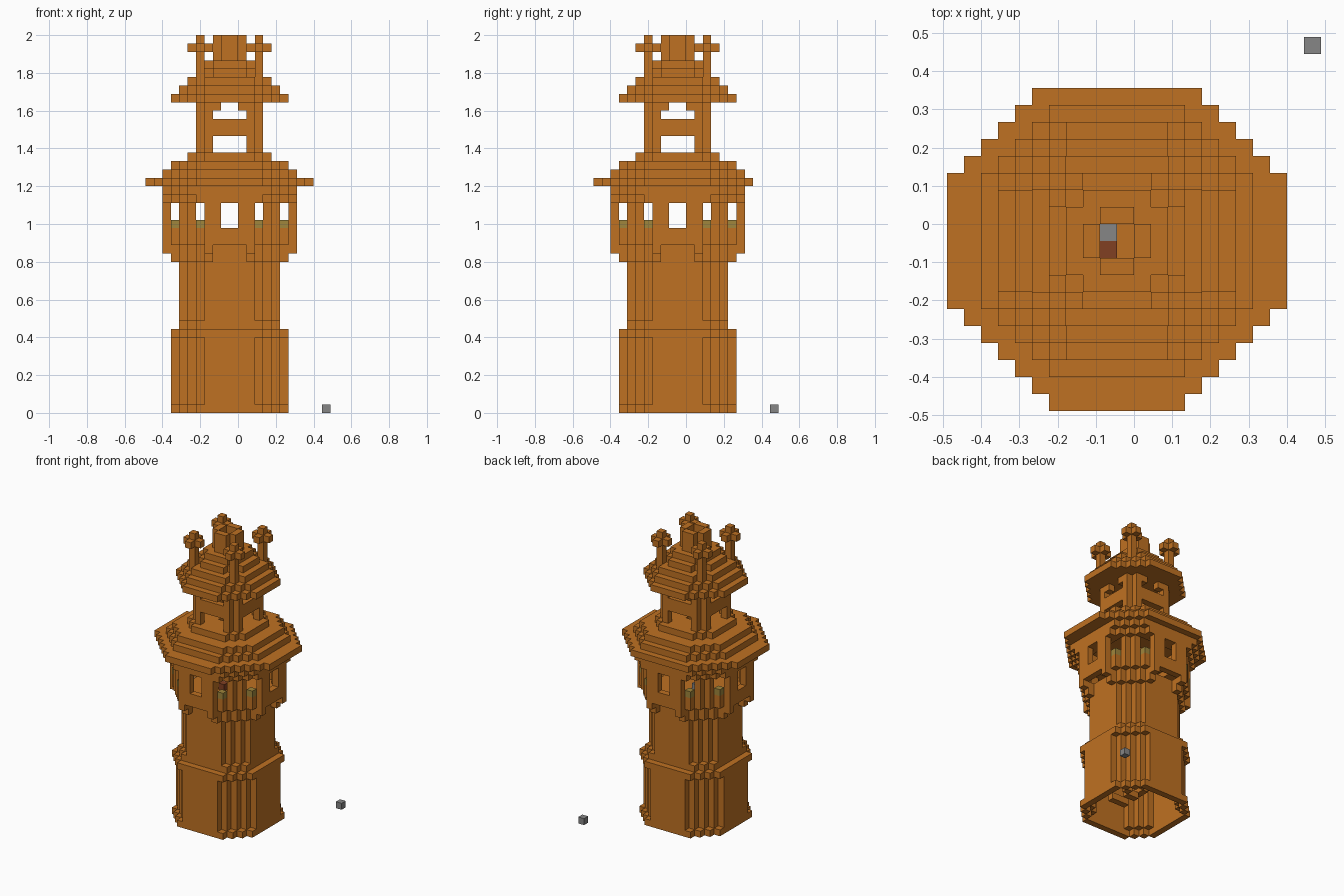
import bpy, bmesh, math
from mathutils import Vector

if "Cube" in bpy.data.objects:
    bpy.data.objects.remove(bpy.data.objects["Cube"])

V = 2 / 45            # edge of one block
CENTRE = -V           # tower axis in x and y


def material(name, rgb):
    m = bpy.data.materials.new(name)
    m.use_nodes = True
    m.diffuse_color = (*rgb, 1)
    m.node_tree.nodes["Principled BSDF"].inputs["Base Color"].default_value = (*rgb, 1)
    return m


ORANGE = material("orange brick", (0.52, 0.165, 0.016))
GREY = material("grey stone", (0.24, 0.24, 0.24))
OLIVE = material("olive lamp", (0.35, 0.24, 0.045))
RED = material("rust red", (0.22, 0.05, 0.016))


def disc(r, s):
    """Cells of a chamfered square: half width r, diagonal limit s."""
    span = [i + 0.5 for i in range(-r, r)]
    return {(x, y) for x in span for y in span if abs(x) + abs(y) <= s}


def ring(r, s, thick=1):
    return disc(r, s) - disc(r - thick, s - thick)


def layers(cells, first, last=None):
    last = first if last is None else last
    return {(x, y, k) for x, y in cells for k in range(first, last + 1)}


def corners(x, y):
    return {(sx * x, sy * y) for sx in (-1, 1) for sy in (-1, 1)}


def build(name, blocks, mat):
    """Skin a set of blocks, leaving out faces between neighbours."""
    bm = bmesh.new()
    for b in blocks:
        c = Vector((b[0], b[1], b[2] + 0.5))
        for axis in range(3):
            for sign in (-1, 1):
                n = Vector((0, 0, 0))
                n[axis] = sign
                if (b[0] + n.x, b[1] + n.y, b[2] + n.z) in blocks:
                    continue
                u, w = Vector((0, 0, 0)), Vector((0, 0, 0))
                u[(axis + 1) % 3] = 0.5
                w[(axis + 2) % 3] = 0.5 * sign
                m = c + n / 2
                quad = [m - u - w, m + u - w, m + u + w, m - u + w]
                bm.faces.new([bm.verts.new(p * V + Vector((CENTRE, CENTRE, 0))) for p in quad])
    bmesh.ops.remove_doubles(bm, verts=bm.verts, dist=V / 100)
    mesh = bpy.data.meshes.new(name)
    bm.to_mesh(mesh)
    bm.free()
    mesh.materials.append(mat)
    ob = bpy.data.objects.new(name, mesh)
    bpy.context.collection.objects.link(ob)


# Base with a rim at the foot and the top
base = layers(ring(7, 9), 1, 8) | layers(ring(7, 10), 0)
base |= layers(disc(7, 10) - disc(5, 7), 9)
build("base", base, ORANGE)

# Shaft
build("shaft", layers(ring(6, 9, 2), 10) | layers(ring(6, 8), 11, 19), ORANGE)

# Corbels, notched in the middle of each flat side
notch = {c for c in disc(8, 10) if min(map(abs, c)) < 2 and max(map(abs, c)) > 6}
corbels = layers(disc(7, 9) - disc(5, 7) - notch, 18)
corbels |= layers((disc(7, 9) | corners(7.5, 2.5) | corners(2.5, 7.5)) - notch, 19)
build("corbels", corbels, ORANGE)

# Lookout room with windows on the flats and the diagonals
slots = corners(6.5, 3.5) | corners(3.5, 6.5)
openings = slots | corners(7.5, 0.5) | corners(0.5, 7.5)
room = layers(ring(8, 10), 20, 24) - layers(openings, 22, 24)
room |= layers(disc(8, 10) - disc(7, 9), 20)
room |= layers(ring(8, 11, 2), 25) | layers(ring(8, 12, 3), 26)
build("lookout_room", room, ORANGE)
build("window_lamps", layers(slots, 22), OLIVE)

# Main roof, its eave one row short at the back
shaft_hole = disc(1, 1)
eave = {c for c in disc(10, 13) if c[1] < 9}
roof = layers(eave - shaft_hole, 27)
for k, (r, s) in enumerate([(8, 11), (7, 10), (5, 7)]):
    roof |= layers(disc(r, s) - shaft_hole, 28 + k)
build("main_roof", roof, ORANGE)

# Belfry with wide openings and arched tops
wide = {c for c in ring(4, 6) if min(map(abs, c)) < 2}
narrow = {c for c in wide if min(map(abs, c)) < 1}
belfry = layers(ring(4, 6), 31, 36)
belfry -= layers(wide, 31, 32) | layers(wide, 35) | layers(narrow, 36)
build("belfry", belfry, ORANGE)

# Upper roof
top = set()
for k, (r, s) in enumerate([(7, 9), (6, 8), (5, 7), (4, 5), (3, 4)]):
    top |= layers(disc(r, s) - shaft_hole, 37 + k)
build("upper_roof", top, ORANGE)
build("chimney", layers(disc(2, 2) - shaft_hole, 42, 44), ORANGE)

# Corner pinnacles with cross heads
pins = layers(corners(3.5, 3.5), 39, 44)
for dx, dy in ((1, 0), (-1, 0), (0, 1), (0, -1)):
    pins |= {(x + dx, y + dy, 43) for x, y in corners(3.5, 3.5)}
build("pinnacles", pins, ORANGE)

# Winding stair inside the shaft
stair = set()
for k in range(18):
    a = k * math.pi / 5
    for d in (2, 3, 4):
        stair.add((math.floor(d * math.cos(a)) + 0.5, math.floor(d * math.sin(a)) + 0.5, k))
build("stair", stair, ORANGE)

# Small blocks: two on the room floor, one lying beside the tower
build("floor_block_grey", {(-0.5, 0.5, 20)}, GREY)
build("floor_block_red", {(-0.5, -0.5, 20)}, RED)
build("loose_stone", {(11.5, 11.5, 0)}, GREY)
